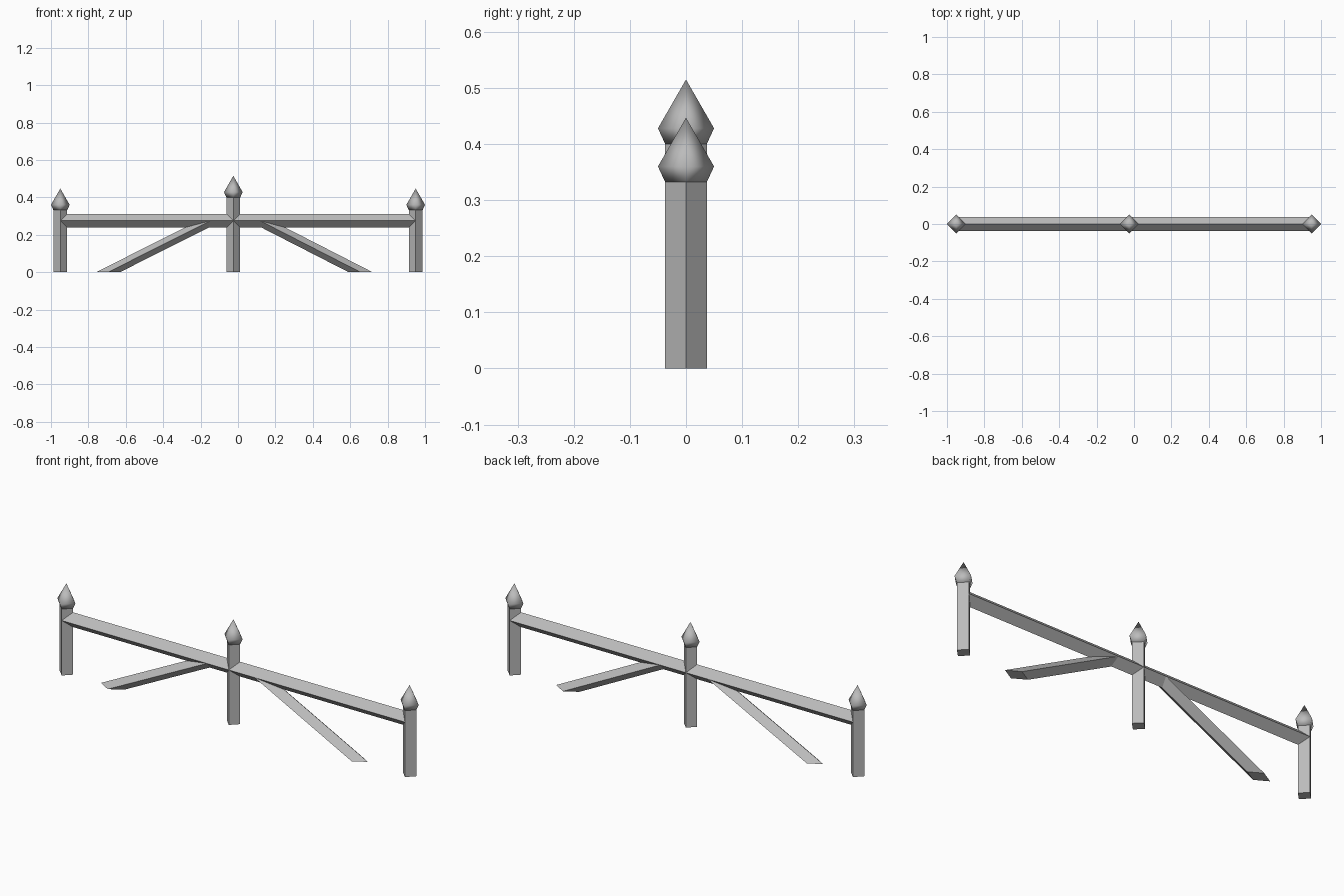
import bpy
import bmesh

cube = bpy.data.objects.get("Cube")
if cube:
    bpy.data.objects.remove(cube, do_unlink=True)

grey = bpy.data.materials.new("plain grey")
grey.use_nodes = True
grey.diffuse_color = (0.5, 0.5, 0.5, 1)
grey.node_tree.nodes["Principled BSDF"].inputs["Base Color"].default_value = (0.5, 0.5, 0.5, 1)

R = 0.037        # half diagonal of the square timbers
RAIL_Z = 0.275   # centre line of the rail


def level_diamond(x, z, rx=R, ry=R):
    """Diamond section lying flat at height z."""
    return [(x + rx, 0, z), (x, ry, z), (x - rx, 0, z), (x, -ry, z)]


def upright_diamond(x, z):
    """Diamond section standing across the x axis."""
    return [(x, 0, z + R), (x, R, z), (x, 0, z - R), (x, -R, z)]


def loft(name, sections, smooth=False):
    """Skin a row of four-sided sections; a single-point section makes a tip."""
    bm = bmesh.new()
    rings = [[bm.verts.new(p) for p in s] for s in sections]
    for a, b in zip(rings, rings[1:]):
        for i in range(4):
            j = (i + 1) % 4
            top = [b[0]] if len(b) == 1 else [b[j], b[i]]
            bm.faces.new([a[i], a[j]] + top)
    for ring in (rings[0], rings[-1]):
        if len(ring) > 1:
            bm.faces.new(ring)
    bmesh.ops.recalc_face_normals(bm, faces=bm.faces)
    for f in bm.faces:
        f.smooth = smooth
    mesh = bpy.data.meshes.new(name)
    bm.to_mesh(mesh)
    bm.free()
    mesh.materials.append(grey)
    obj = bpy.data.objects.new(name, mesh)
    bpy.context.scene.collection.objects.link(obj)
    return obj


# Posts with pointed finials
for side, x, top in (("right", -0.95, 0.332), ("middle", -0.025, 0.4), ("left", 0.95, 0.332)):
    loft(side + "_post", [level_diamond(x, 0), level_diamond(x, top)])
    loft(side + "_finial", [level_diamond(x, top),
                            level_diamond(x, top + 0.028, 0.05, 0.05),
                            [(x, 0, top + 0.115)]], smooth=True)

# Horizontal rail
loft("rail", [upright_diamond(-0.95, RAIL_Z), upright_diamond(0.95, RAIL_Z)])

# Sloping braces, cut level at the ground and ending inside the rail
for side, foot, head in (("right", -0.695, -0.147), ("left", 0.655, 0.118)):
    loft(side + "_brace", [level_diamond(foot, 0, rx=0.064),
                           level_diamond(head, RAIL_Z, rx=0.064)])
